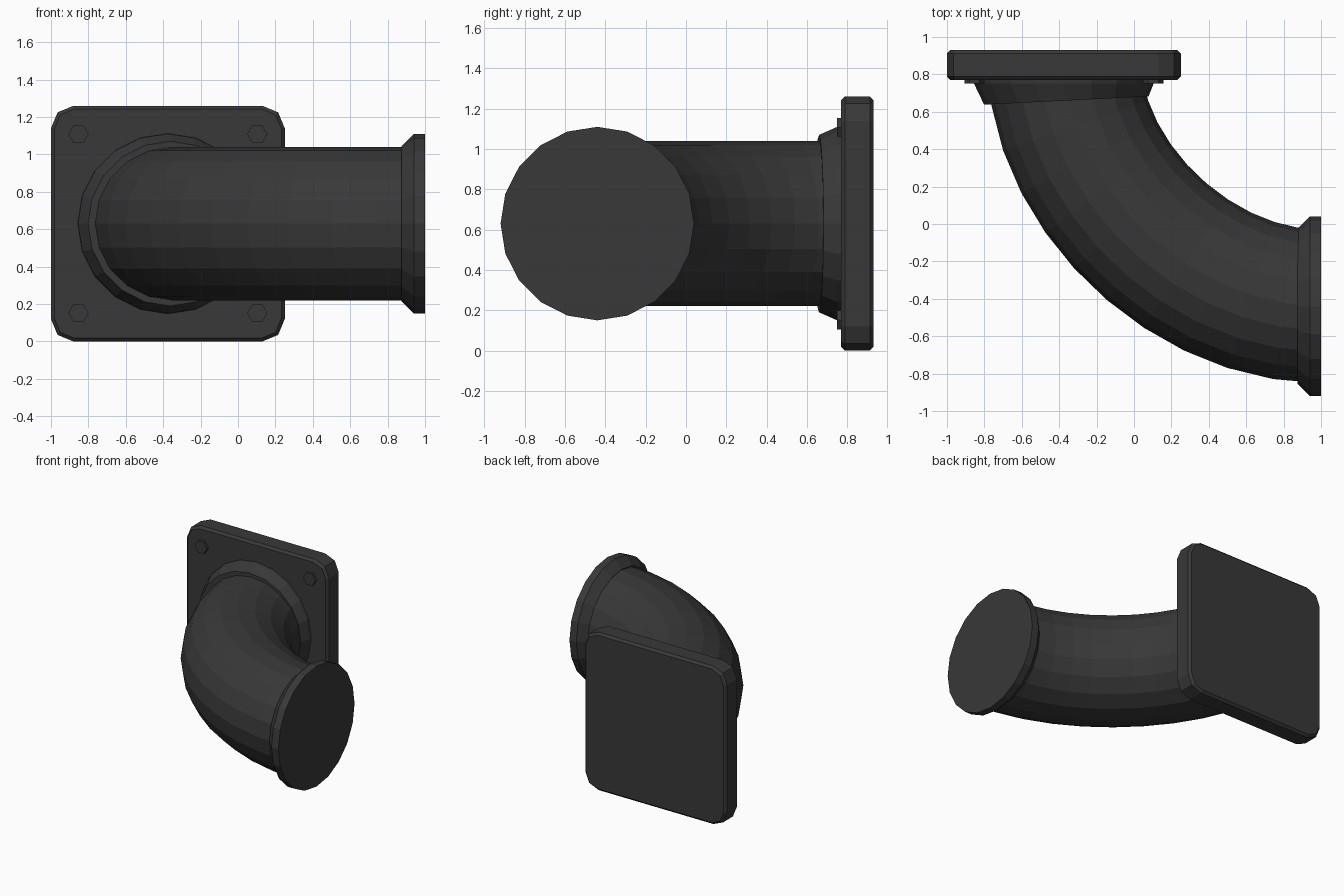
import bpy, bmesh, math
from mathutils import Vector

if "Cube" in bpy.data.objects:
    bpy.data.objects.remove(bpy.data.objects["Cube"])

ZC = 0.63                      # height of the pipe axis
SIDES = 20
P = [Vector(p) for p in ((-0.375, 0.89, ZC), (-0.375, 0.21, ZC), (0.30, -0.44, ZC), (1, -0.44, ZC))]

iron = bpy.data.materials.new("dark_iron")
iron.diffuse_color = (0.04, 0.04, 0.04, 1)
iron.use_nodes = True
iron.node_tree.nodes["Principled BSDF"].inputs["Base Color"].default_value = iron.diffuse_color


def finish(bm, name):
    bmesh.ops.recalc_face_normals(bm, faces=bm.faces)
    me = bpy.data.meshes.new(name)
    bm.to_mesh(me)
    bm.free()
    me.materials.append(iron)
    ob = bpy.data.objects.new(name, me)
    bpy.context.collection.objects.link(ob)
    return ob


def loft(name, stations, sides=SIDES):
    """Capped tube through (centre, direction, radius) stations in the horizontal plane."""
    bm = bmesh.new()
    rings = []
    for c, d, r in stations:
        side = Vector((-d.y, d.x, 0)).normalized()
        rings.append([bm.verts.new(c + side * r * math.cos(a) + Vector((0, 0, r * math.sin(a))))
                      for a in (2 * math.pi * i / sides for i in range(sides))])
    for a, b in zip(rings, rings[1:]):
        for i in range(sides):
            j = (i + 1) % sides
            bm.faces.new((a[i], a[j], b[j], b[i]))
    bm.faces.new(rings[0])
    bm.faces.new(rings[-1])
    return finish(bm, name)


def bezier(t):
    s = 1 - t
    pos = P[0] * s**3 + P[1] * 3 * s * s * t + P[2] * 3 * s * t * t + P[3] * t**3
    tan = (P[1] - P[0]) * s * s + (P[2] - P[1]) * 2 * s * t + (P[3] - P[2]) * t * t
    return pos, tan.normalized()


# Bent pipe
N = 11
path = [bezier(i / N) for i in range(N)] + [(Vector((0.98, -0.44, ZC)), Vector((1, 0, 0)))]
loft("elbow_pipe", [(p, d, 0.41) for p, d in path])

# Flared end at the open side
X = Vector((1, 0, 0))
loft("end_collar", [(Vector((x, -0.44, ZC)), X, r)
                    for x, r in ((0.875, 0.415), (0.94, 0.48), (1.0, 0.48))])

# Slightly tilted collar against the plate
Y = Vector((0, -1, 0))
loft("plate_collar", [(Vector((-0.375, 0.80, ZC)), Y, 0.485),
                      (Vector((-0.375, 0.75, ZC)), Y, 0.48),
                      (Vector((-0.362, 0.66, ZC)), Vector((0.05, -1, 0)), 0.44)])

# Mounting plate with rounded corners and chamfered rims
bm = bmesh.new()
bmesh.ops.create_cube(bm, size=1)
for v in bm.verts:
    v.co = Vector((v.co.x * 1.25 - 0.375, v.co.y * 0.16 + 0.85, v.co.z * 1.26 + ZC))
corners = [e for e in bm.edges if abs(e.verts[0].co.y - e.verts[1].co.y) > 0.1]
bmesh.ops.bevel(bm, geom=corners, offset=0.12, segments=2, profile=0.5, affect='EDGES')
rims = [e for e in bm.edges if abs(e.verts[0].co.y - e.verts[1].co.y) < 0.01]
bmesh.ops.bevel(bm, geom=rims, offset=0.018, segments=1, affect='EDGES')
finish(bm, "mounting_plate")

# Hexagonal bolt heads
for sx in (-1, 1):
    for sz in (-1, 1):
        c = Vector((-0.375 + sx * 0.478, 0, ZC + sz * 0.478))
        loft("bolt", [(c + Vector((0, y, 0)), Y, 0.054) for y in (0.80, 0.75)], 6)
